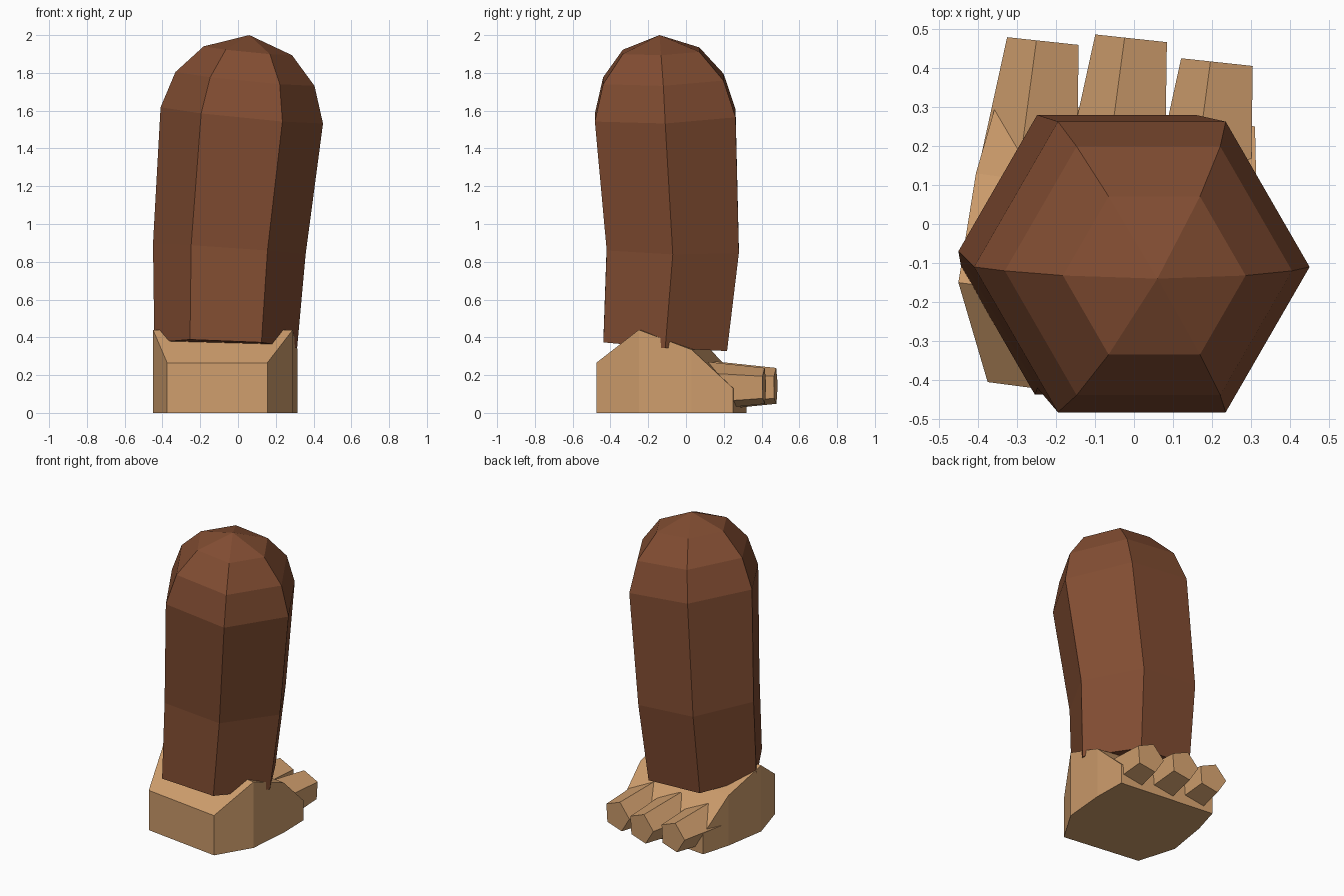
import bpy, bmesh, math
from mathutils import Vector

if "Cube" in bpy.data.objects:
    bpy.data.objects.remove(bpy.data.objects["Cube"])


def material(name, srgb):
    mat = bpy.data.materials.new(name)
    mat.diffuse_color = [((c / 255 + 0.055) / 1.055) ** 2.4 for c in srgb] + [1]
    mat.use_nodes = True
    mat.node_tree.nodes["Principled BSDF"].inputs["Base Color"].default_value = mat.diffuse_color
    return mat


brown = material("brown leg", (130, 77, 50))
tan = material("tan foot", (206, 157, 108))


def loft(name, rings, mat, tip=None):
    """Skin a list of equal-length point rings; close with caps, or a tip point at the end."""
    bm = bmesh.new()
    loops = [[bm.verts.new(p) for p in ring] for ring in rings]
    n = len(loops[0])
    for a, b in zip(loops, loops[1:]):
        for i in range(n):
            j = (i + 1) % n
            bm.faces.new((a[i], a[j], b[j], b[i]))
    bm.faces.new(loops[0][::-1])
    if tip:
        top = bm.verts.new(tip)
        for i in range(n):
            bm.faces.new((loops[-1][i], loops[-1][(i + 1) % n], top))
    else:
        bm.faces.new(loops[-1])
    bmesh.ops.recalc_face_normals(bm, faces=bm.faces)
    mesh = bpy.data.meshes.new(name)
    bm.to_mesh(mesh)
    bm.free()
    mesh.materials.append(mat)
    obj = bpy.data.objects.new(name, mesh)
    bpy.context.collection.objects.link(obj)


# Leg: tilted hexagon rings (x, y, z, radius, slope in x, slope in y) and a domed top
def hexagon(x, y, z, r, sx, sy):
    pts = []
    for i in range(6):
        dx, dy = r * math.cos(i * math.pi / 3), r * math.sin(i * math.pi / 3)
        pts.append((x + dx, y + dy, z + sx * dx + sy * dy))
    return pts


leg_rings = [(-0.065, -0.11, 0.358, 0.378, -0.04, -0.07),
             (-0.046, -0.07, 0.867, 0.404, -0.07, -0.02),
             (0.02, -0.11, 1.575, 0.43, -0.10, 0.03),
             (0.037, -0.12, 1.768, 0.368, -0.10, 0.03),
             (0.052, -0.132, 1.917, 0.234, -0.10, 0.03)]
loft("leg", [hexagon(*r) for r in leg_rings], brown, (0.06, -0.14, 2.0))

# Foot: right and left side stations (x, y, height) from heel to toe, roofed strip by strip
right = [(0.155, -0.475, 0.265), (0.29, -0.25, 0.44), (0.315, 0.03, 0.335), (0.31, 0.25, 0.13)]
left = [(-0.375, -0.405, 0.265), (-0.45, -0.15, 0.44), (-0.405, 0.13, 0.335), (-0.35, 0.32, 0.13)]
loft("foot", [[(rx, ry, 0), (rx, ry, rz), (lx, ly, lz), (lx, ly, 0)]
              for (rx, ry, rz), (lx, ly, lz) in zip(right, left)], tan)


# Toes: tapered five-sided prisms, turned slightly outwards
def pentagon(centre, r, across):
    return [centre + across * r * math.cos(a) + Vector((0, 0, r * math.sin(a)))
            for a in (math.radians(104 + 72 * i) for i in range(5))]


forward = Vector((0.107, 0.994, 0))
across = Vector((0.994, -0.107, 0))
for name, x, y in (("left_toe", -0.226, 0.468), ("middle_toe", 0.0, 0.475), ("right_toe", 0.22, 0.414)):
    end = Vector((x, y, 0.141))
    loft(name, [pentagon(end - forward * 0.33, 0.136, across), pentagon(end, 0.1, across)], tan)
